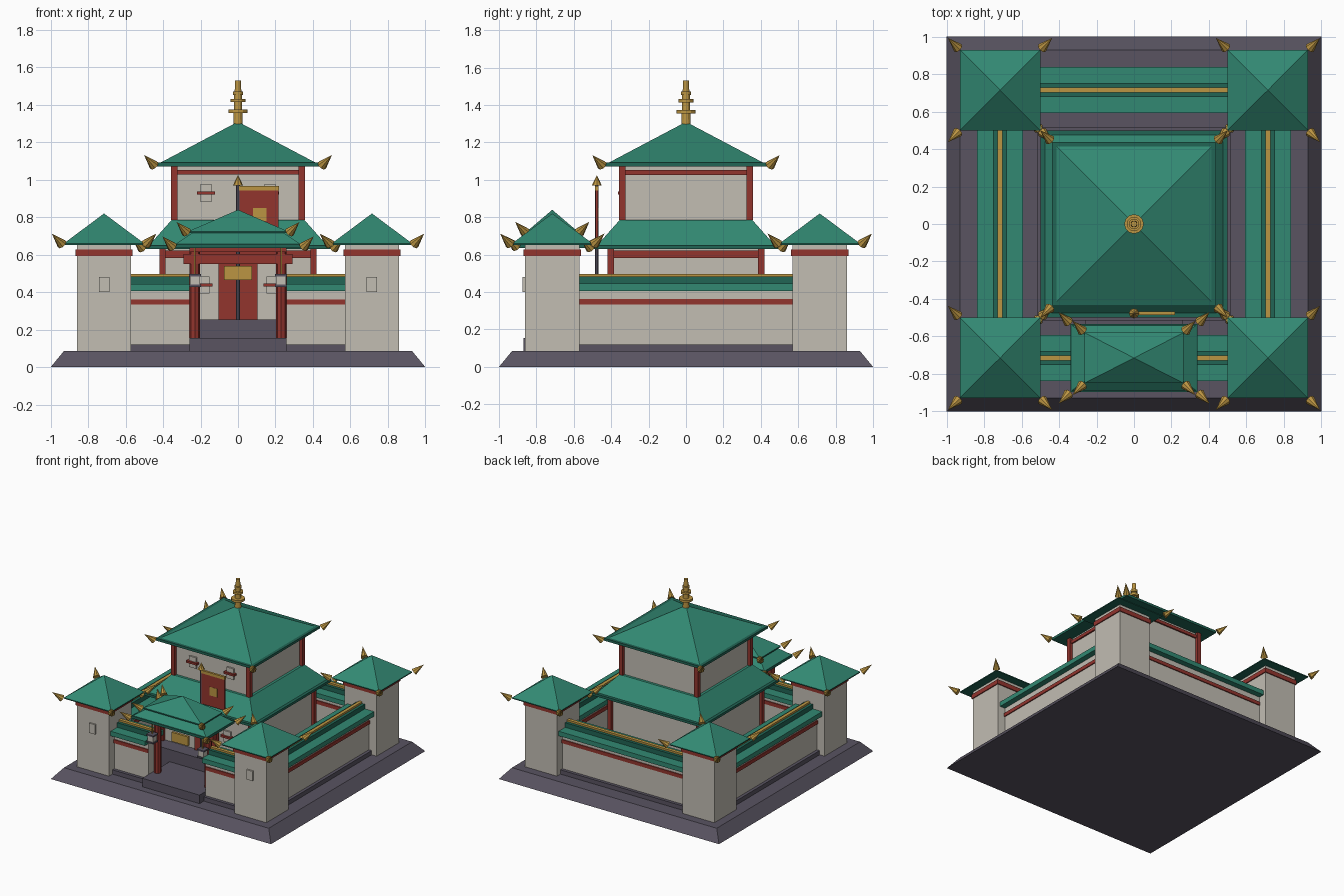
import bpy, bmesh
from mathutils import Vector

cube = bpy.data.objects.get("Cube")
if cube:
    bpy.data.objects.remove(cube, do_unlink=True)


def material(name, rgb):
    m = bpy.data.materials.new(name)
    m.use_nodes = True
    m.diffuse_color = (*rgb, 1)
    m.node_tree.nodes["Principled BSDF"].inputs["Base Color"].default_value = (*rgb, 1)
    return m


STONE = material("dark stone", (0.10, 0.088, 0.12))
CREAM = material("cream plaster", (0.54, 0.51, 0.45))
RED = material("red wood", (0.29, 0.035, 0.027))
GREEN = material("green tile", (0.032, 0.25, 0.17))
DARK = material("dark green tile", (0.015, 0.13, 0.09))
GOLD = material("gold", (0.50, 0.30, 0.055))


def finish(name, bm, mat):
    bmesh.ops.remove_doubles(bm, verts=bm.verts, dist=0.0005)
    bmesh.ops.recalc_face_normals(bm, faces=bm.faces)
    mesh = bpy.data.meshes.new(name)
    bm.to_mesh(mesh)
    bm.free()
    mesh.materials.append(mat)
    ob = bpy.data.objects.new(name, mesh)
    bpy.context.collection.objects.link(ob)
    return ob


def taper(name, mat, x, y, z0, z1, bottom, top):
    """Box whose bottom and top have their own half sizes; a zero top is a peak."""
    bm = bmesh.new()
    bmesh.ops.create_cube(bm, size=2)
    for v in bm.verts:
        hx, hy = top if v.co.z > 0 else bottom
        v.co = (x + v.co.x * hx, y + v.co.y * hy, z1 if v.co.z > 0 else z0)
    return finish(name, bm, mat)


def box(name, mat, x, y, z0, z1, hx, hy):
    return taper(name, mat, x, y, z0, z1, (hx, hy), (hx, hy))


def cone(name, mat, a, b, r0, r1=0.0, sides=8):
    """Cone or cylinder from point a to point b."""
    a, b = Vector(a), Vector(b)
    bm = bmesh.new()
    bmesh.ops.create_cone(bm, cap_ends=True, segments=sides, radius1=r0, radius2=r1,
                          depth=(b - a).length)
    bmesh.ops.rotate(bm, verts=bm.verts, matrix=(b - a).to_track_quat('Z', 'Y').to_matrix())
    bmesh.ops.translate(bm, verts=bm.verts, vec=(a + b) / 2)
    return finish(name, bm, mat)


CORNERS = [(sx, sy) for sx in (-1, 1) for sy in (-1, 1)]


def horns(name, x, y, z, hx, hy):
    """Gold horns flaring out from the four eave corners."""
    for sx, sy in CORNERS:
        cone(name, GOLD, (x + sx * (hx + 0.01), y + sy * (hy + 0.01), z),
             (x + sx * (hx + 0.063), y + sy * (hy + 0.063), z + 0.055), 0.028)


def roof(name, x, y, z0, z1, eave, top=(0, 0), lip=0.025, thick=0.02):
    """Dark eave slab with a hipped roof on it, and corner horns."""
    hx, hy = eave
    box(name + "_eave", DARK, x, y, z0, z0 + thick, hx, hy)
    taper(name, GREEN, x, y, z0 + thick, z1, (hx - lip, hy - lip), top)
    horns(name + "_horn", x, y, z0 + 0.005, hx, hy)


# Ground terrace, building plinth and gate floor
taper("terrace", STONE, 0, 0, 0, 0.085, (1, 1), (0.93, 0.93))
box("plinth", STONE, 0, 0, 0.085, 0.255, 0.515, 0.515)
box("gate_floor", STONE, 0, -0.69, 0.085, 0.155, 0.26, 0.18)

# Corner towers
T = 0.715
for sx, sy in CORNERS:
    x, y = sx * T, sy * T
    box("tower", CREAM, x, y, 0.085, 0.655, 0.145, 0.145)
    box("tower_band", RED, x, y, 0.592, 0.628, 0.153, 0.153)
    roof("tower_roof", x, y, 0.652, 0.82, (0.215, 0.215), lip=0.0, thick=0.008)
    if sy < 0:
        box("tower_window", CREAM, x, y - 0.15, 0.40, 0.48, 0.028, 0.008)


def wall(x, y, length, along_x):
    """One straight wall: footing, body, band, stepped coping and ridge."""
    layers = (("wall_footing", STONE, 0.085, 0.12, 0.1),
              ("wall", CREAM, 0.085, 0.41, 0.075),
              ("wall_band", RED, 0.333, 0.362, 0.083),
              ("wall_coping", GREEN, 0.407, 0.445, 0.122),
              ("wall_coping_top", DARK, 0.445, 0.483, 0.038),
              ("wall_ridge", GOLD, 0.483, 0.498, 0.014))
    for name, mat, z0, z1, w in layers:
        hx, hy = (length, w) if along_x else (w, length)
        box(name, mat, x, y, z0, z1, hx, hy)


for s in (-1, 1):
    wall(s * T, 0, 0.575, False)
    wall(s * 0.42, -T, 0.16, True)
wall(0, T, 0.575, True)


def storey(name, z0, z1, half, beam0, beam1):
    """Plastered storey with red corner posts and a red beam round the top."""
    box(name, CREAM, 0, 0, z0, z1, half, half)
    box(name + "_beam", RED, 0, 0, beam0, beam1, half + 0.012, half + 0.012)
    for sx, sy in CORNERS:
        box(name + "_post", RED, sx * (half + 0.008), sy * (half + 0.008), z0, z1, 0.017, 0.017)


# Main building
storey("lower_storey", 0.255, 0.635, 0.395, 0.583, 0.622)
roof("lower_roof", 0, 0, 0.63, 0.785, (0.5, 0.5), (0.355, 0.355))
storey("upper_storey", 0.785, 1.08, 0.333, 1.027, 1.053)
roof("upper_roof", 0, 0, 1.072, 1.31, (0.438, 0.438))

# Front windows with a red bar
for s in (-1, 1):
    for x, y, z in ((0.17, -0.333, 0.93), (0.185, -0.395, 0.438)):
        box("window", CREAM, s * x, y, z - 0.045, z + 0.045, 0.032, 0.014)
        box("window_bar", RED, s * x, y - 0.01, z - 0.008, z + 0.008, 0.048, 0.02)

# Front door in two leaves
for s in (-1, 1):
    box("door_leaf", RED, s * 0.055, -0.4, 0.255, 0.55, 0.05, 0.012)

# Spire
cone("spire_shaft", GOLD, (0, 0, 1.29), (0, 0, 1.46), 0.025, 0.02, 12)
cone("spire_tip", GOLD, (0, 0, 1.46), (0, 0, 1.53), 0.018, 0.016, 12)
for z, r in ((1.365, 0.052), (1.423, 0.039), (1.463, 0.028)):
    cone("spire_ring", GOLD, (0, 0, z - 0.009), (0, 0, z + 0.009), r, r, 12)

# Gatehouse with posts, beams, plaque and hanging lanterns
for s in (-1, 1):
    x = s * 0.23
    cone("gate_post", RED, (x, -T, 0.155), (x, -T, 0.645), 0.028, 0.028, 8)
    box("lantern", CREAM, x, -0.785, 0.435, 0.485, 0.026, 0.026)
    for z in (0.428, 0.485):
        box("lantern_cap", STONE, x, -0.785, z, z + 0.012, 0.032, 0.032)
    box("lantern_cord", GOLD, x, -0.785, 0.497, 0.64, 0.004, 0.004)
box("gate_beam", RED, 0, -T, 0.55, 0.605, 0.29, 0.026)
box("gate_top_beam", RED, 0, -T, 0.615, 0.645, 0.26, 0.035)
box("gate_plaque", GOLD, 0, -0.748, 0.465, 0.54, 0.075, 0.01)
roof("gate_roof", 0, -T, 0.637, 0.725, (0.34, 0.182), (0.23, 0.1), lip=0.008)
roof("gate_upper_roof", 0, -T, 0.715, 0.84, (0.265, 0.135), lip=0.0, thick=0.01)

# Flagpole and flag
F = -0.477
cone("flagpole", STONE, (0, F, 0.255), (0, F, 0.98), 0.01, 0.01)
cone("flagpole_tip", GOLD, (0, F, 0.97), (0, F, 1.025), 0.027)
box("flag", RED, 0.112, F, 0.69, 0.945, 0.104, 0.006)
box("flag_top", GOLD, 0.112, F, 0.942, 0.966, 0.106, 0.009)
box("flag_square", GOLD, 0.115, F, 0.78, 0.85, 0.036, 0.008)
